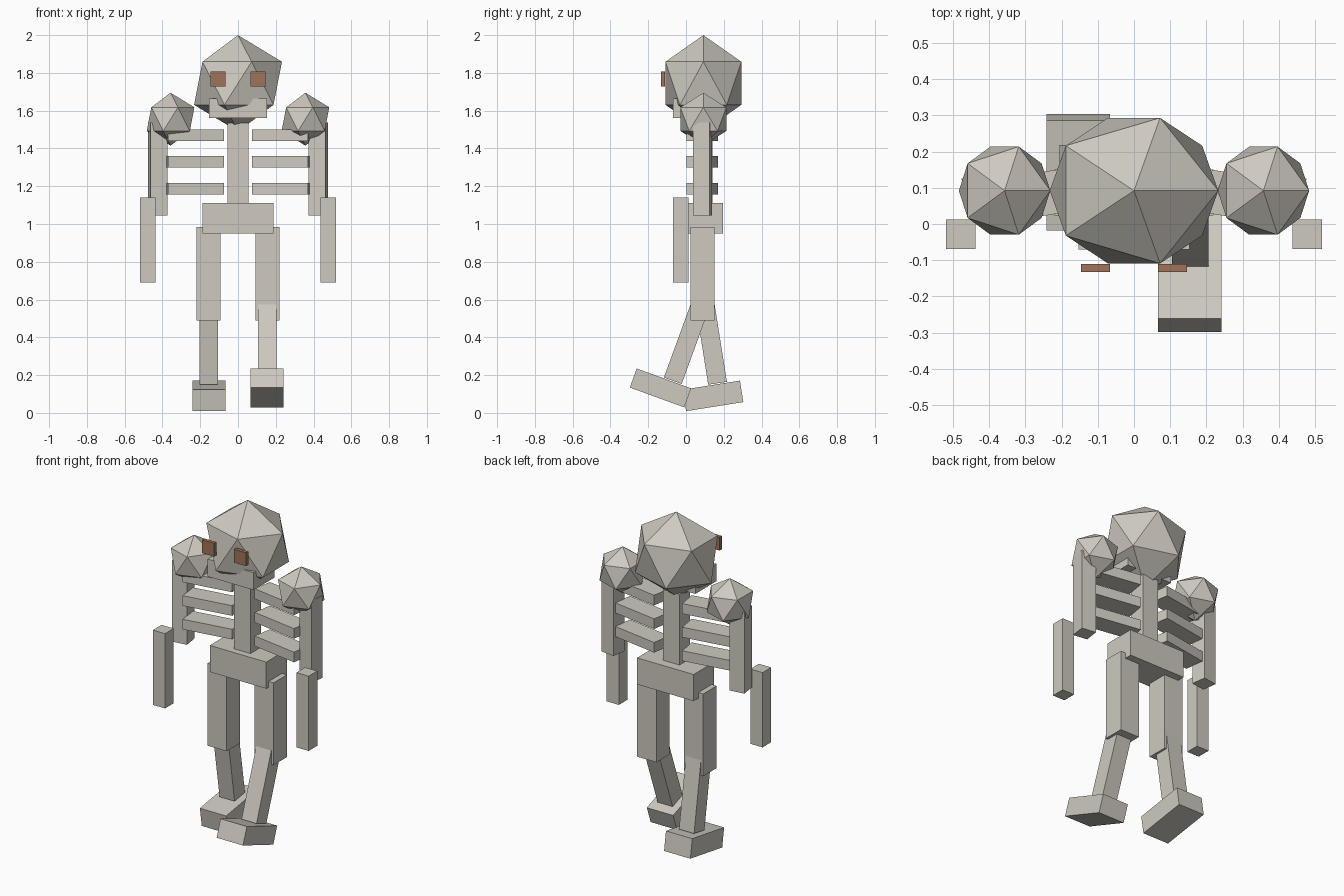
import bpy
from math import radians
from mathutils import Vector

cube = bpy.data.objects.get("Cube")
if cube:
    bpy.data.objects.remove(cube, do_unlink=True)


def material(name, rgb):
    mat = bpy.data.materials.new(name)
    mat.use_nodes = True
    colour = (*rgb, 1.0)
    mat.diffuse_color = colour
    mat.node_tree.nodes["Principled BSDF"].inputs["Base Color"].default_value = colour
    return mat


BONE = material("pale bone", (0.62, 0.59, 0.53))
BROWN = material("eye brown", (0.35, 0.175, 0.105))


def finish(name, size, mat):
    obj = bpy.context.object
    obj.name = name
    obj.scale = size
    obj.data.materials.append(mat)
    return obj


def box(name, centre, size, tilt=0, turn=0, mat=BONE):
    """Box of full size, tilted about x and turned about z in degrees."""
    bpy.ops.mesh.primitive_cube_add(
        size=1, location=centre, rotation=(radians(tilt), 0, radians(turn)))
    return finish(name, size, mat)


def faceted_ball(name, centre, radii):
    bpy.ops.mesh.primitive_ico_sphere_add(subdivisions=1, radius=1, location=centre)
    return finish(name, radii, BONE)


# Head and trunk
faceted_ball("head", (0, 0.092, 1.745), (0.26, 0.236, 0.255))
box("jaw", (0, 0.03, 1.613), (0.307, 0.2, 0.105))
box("spine", (0, 0.09, 1.31), (0.11, 0.1, 0.45))
box("pelvis", (0, 0.098, 1.03), (0.376, 0.196, 0.16))

# Paired eyes, shoulders, ribs and arms
for side, s in (("left", 1), ("right", -1)):
    box(f"{side}_eye", (s * 0.106, -0.122, 1.767), (0.08, 0.022, 0.08), mat=BROWN)
    faceted_ball(f"{side}_shoulder", (s * 0.357, 0.092, 1.555), (0.141, 0.143, 0.14))
    for i in range(3):
        box(f"{side}_rib_{i + 1}", (s * 0.232, 0.086, 1.471 - 0.142 * i),
            (0.3, 0.12, 0.061), turn=-9.4 * s)
    box(f"{side}_upper_arm", (s * 0.425, 0.087, 1.291), (0.09, 0.09, 0.492), turn=-8 * s)
    box(f"{side}_forearm", (s * 0.478, -0.028, 0.915), (0.081, 0.082, 0.45))
    box(f"{side}_thigh", (s * 0.156, 0.087, 0.737), (0.128, 0.127, 0.495))

# Striding lower legs: left swings forward, right trails behind
SHIN = 0.46
for side, s, tilt, ankle, foot, thick in (
        ("left", 1, -20, (-0.07, 0.17), (-0.135, 0.132), 0.107),
        ("right", -1, 9, (0.167, 0.157), (0.143, 0.09), 0.115)):
    shin = box(f"{side}_shin", (0, 0, 0), (0.1, 0.1, SHIN), tilt=tilt)
    up = shin.rotation_euler.to_matrix() @ Vector((0, 0, SHIN / 2))
    shin.location = Vector((s * 0.155, *ankle)) + up
    box(f"{side}_foot", (s * 0.154, *foot), (0.175, 0.307, thick), tilt=tilt)
